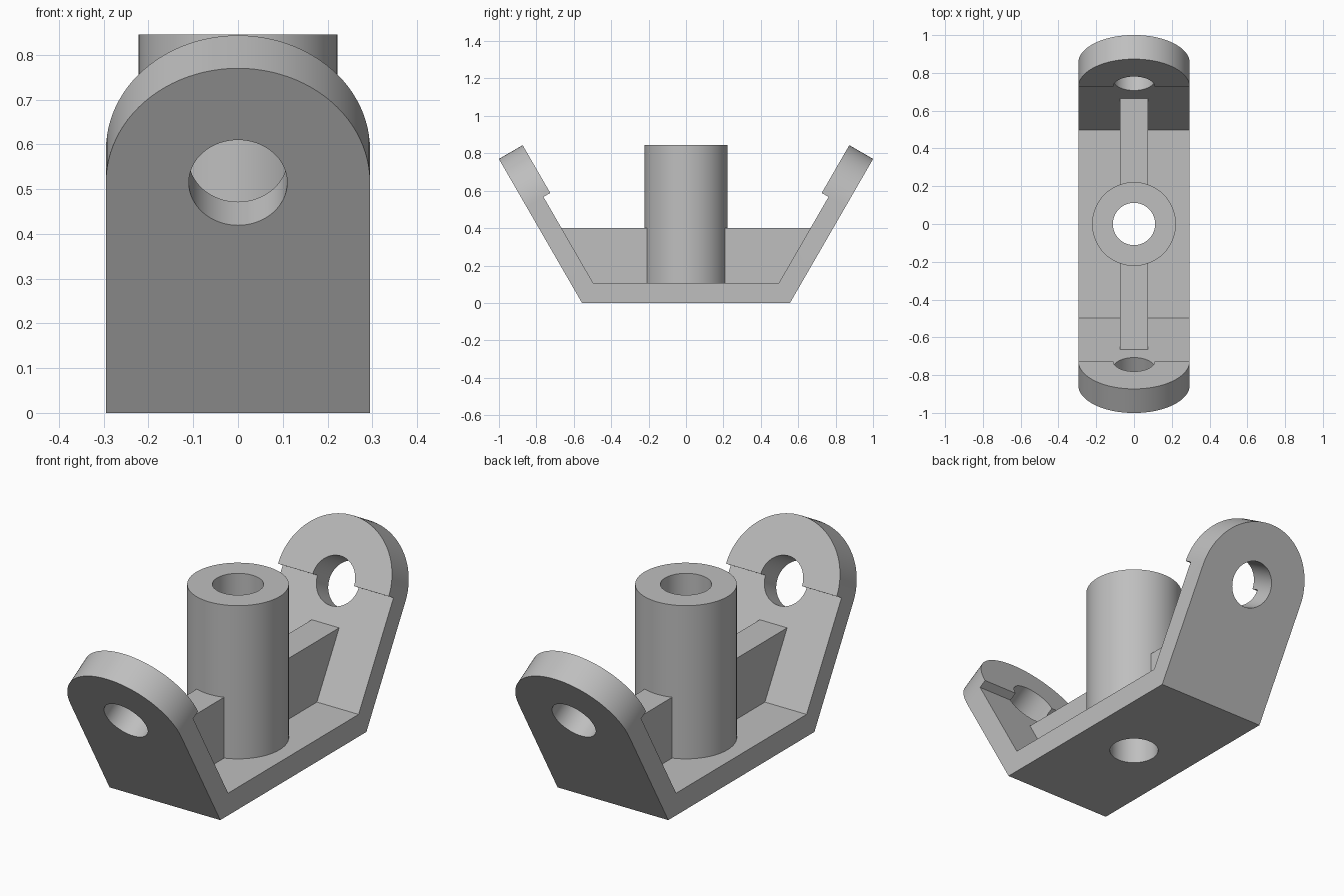
import bpy, bmesh, math
from mathutils import Matrix, Vector

cube = bpy.data.objects.get("Cube")
if cube:
    bpy.data.objects.remove(cube, do_unlink=True)

HALF_W = 0.295        # half width of bracket and radius of the ears
FLOOR = 0.107         # floor plate thickness
FOOT = 0.556          # half length of the underside
EAR_S = 0.594         # distance up the arm to the ear centre
ARM_T, EAR_T = 0.105, 0.147
POST_R, BORE_R, HEIGHT = 0.222, 0.112, 0.845

grey = bpy.data.materials.new("grey")
grey.use_nodes = True
colour = (0.52, 0.52, 0.52, 1)
grey.diffuse_color = colour
grey.node_tree.nodes["Principled BSDF"].inputs["Base Color"].default_value = colour


def prism(name, outline, depth, frame):
    """Extrude a 2D outline symmetrically along local z, placed by a frame."""
    bm = bmesh.new()
    face = bm.faces.new([bm.verts.new((u, v, -depth / 2)) for u, v in outline])
    top = bmesh.ops.extrude_face_region(bm, geom=[face])["geom"]
    bmesh.ops.translate(bm, vec=(0, 0, depth),
                        verts=[v for v in top if isinstance(v, bmesh.types.BMVert)])
    bmesh.ops.transform(bm, matrix=frame, verts=bm.verts)
    bmesh.ops.recalc_face_normals(bm, faces=bm.faces)
    mesh = bpy.data.meshes.new(name)
    bm.to_mesh(mesh)
    bm.free()
    mesh.materials.append(grey)
    obj = bpy.data.objects.new(name, mesh)
    bpy.context.collection.objects.link(obj)
    return obj


def arc(radius, start, end, steps):
    return [(radius * math.cos(a), radius * math.sin(a))
            for a in (start + (end - start) * i / steps for i in range(steps + 1))]


def circle(radius):
    return arc(radius, 0, math.tau, 64)[:-1]


def activate(obj):
    bpy.ops.object.select_all(action="DESELECT")
    obj.select_set(True)
    bpy.context.view_layer.objects.active = obj


def cut(obj, cutter):
    cutter.hide_render = True
    mod = obj.modifiers.new("cut", "BOOLEAN")
    mod.operation, mod.solver, mod.object = "DIFFERENCE", "EXACT", cutter
    activate(obj)
    bpy.ops.object.modifier_apply(modifier=mod.name)
    bpy.data.objects.remove(cutter, do_unlink=True)


def frame(x, y, z, origin=(0, 0, 0)):
    m = Matrix((x, y, z)).transposed().to_4x4()
    m.translation = origin
    return m


# Side profile of the bent plate: floor, two sloping arms, thicker ears
up = Vector((0.5, math.sqrt(0.75)))
inward = Vector((-up.y, up.x))
foot = Vector((FOOT, 0))
ear = foot + up * EAR_S
tip = ear + up * HALF_W
inner_ear = ear + inward * ARM_T
inner_foot = inner_ear - up * ((inner_ear.y - FLOOR) / up.y)
side = [foot, tip, tip + inward * EAR_T, ear + inward * EAR_T, inner_ear, inner_foot]
profile = [tuple(p) for p in side] + [(-p.x, p.y) for p in reversed(side)]
side_frame = frame((0, 1, 0), (0, 0, 1), (1, 0, 0))
bracket = prism("bracket", profile, 2 * HALF_W, side_frame)

# Round each ear and drill its hole square to the arm
corners = arc(HALF_W, math.pi, 0, 48) + [(0.4, 0), (0.4, 0.5), (-0.4, 0.5), (-0.4, 0)]
for s in (1, -1):
    arm_frame = frame((1, 0, 0), (0, s * up.x, up.y), (0, s * inward.x, inward.y),
                      (0, s * ear.x, ear.y))
    cut(bracket, prism("ear_cutter", corners, 0.6, arm_frame))
    cut(bracket, prism("hole_cutter", circle(0.11), 0.6, arm_frame))

# Central tubular post with a bore running on through the floor
post = prism("post", circle(POST_R), HEIGHT - FLOOR,
             Matrix.Translation((0, 0, (HEIGHT + FLOOR) / 2)))
for part in (bracket, post):
    cut(part, prism("bore_cutter", circle(BORE_R), 4, Matrix.Identity(4)))

# Ribs joining the post to the arms
RIB_TOP = 0.4
slope = up.x / up.y
low_end = inner_foot.x + 0.01
rib = [(0.16, FLOOR - 0.01), (low_end, FLOOR - 0.01),
       (low_end + (RIB_TOP - FLOOR) * slope, RIB_TOP), (0.16, RIB_TOP)]
for s, name in ((1, "back_rib"), (-1, "front_rib")):
    prism(name, [(s * y, z) for y, z in rib], 0.146, side_frame)

for obj in (bracket, post):
    activate(obj)
    bpy.ops.object.shade_smooth_by_angle(angle=math.radians(30))
